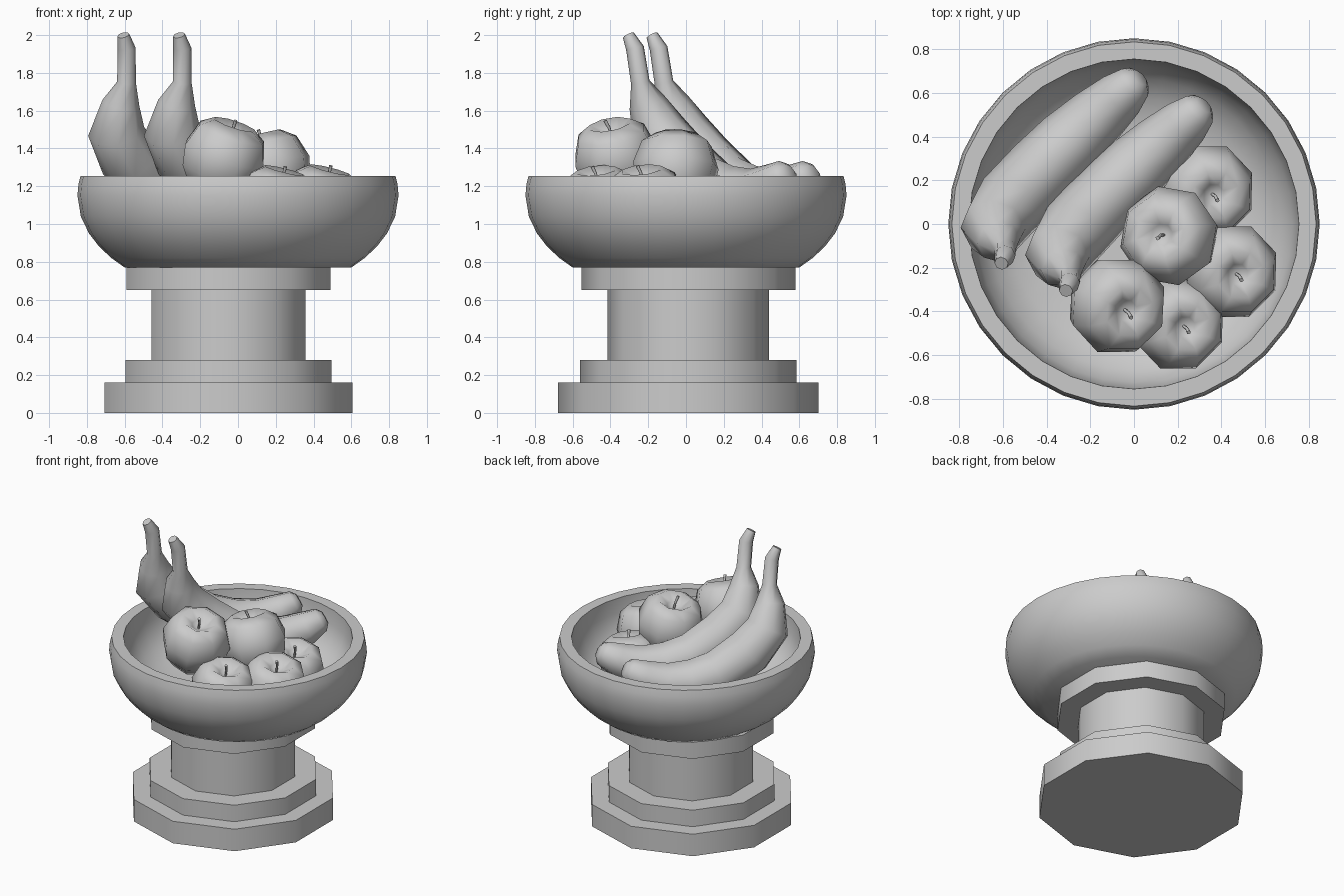
import bpy, bmesh
from math import sin, cos, pi, radians, sqrt
from mathutils import Vector, Euler

if "Cube" in bpy.data.objects:
    bpy.data.objects.remove(bpy.data.objects["Cube"])


def finish(name, bm, angle):
    bmesh.ops.remove_doubles(bm, verts=bm.verts, dist=1e-5)
    bmesh.ops.recalc_face_normals(bm, faces=bm.faces)
    me = bpy.data.meshes.new(name)
    bm.to_mesh(me)
    bm.free()
    ob = bpy.data.objects.new(name, me)
    bpy.context.collection.objects.link(ob)
    bpy.ops.object.select_all(action='DESELECT')
    ob.select_set(True)
    bpy.context.view_layer.objects.active = ob
    bpy.ops.object.shade_smooth_by_angle(angle=radians(angle))
    return ob


def lathe(name, profile, sides, phase=0.0, angle=40):
    """Revolve (radius, z) points around z; radius 0 closes the shape."""
    bm = bmesh.new()
    rings = []
    for r, z in profile:
        if r == 0:
            rings.append([bm.verts.new((0, 0, z))] * sides)
        else:
            a = [radians(phase) + 2 * pi * i / sides for i in range(sides)]
            rings.append([bm.verts.new((r * cos(t), r * sin(t), z)) for t in a])
    for p, q in zip(rings, rings[1:]):
        for i in range(sides):
            j = (i + 1) % sides
            vs = list(dict.fromkeys((p[i], p[j], q[j], q[i])))
            bm.faces.new(vs)
    return finish(name, bm, angle)


def tube(name, pts, sides=8, angle=70):
    """Round tube through (x, y, z, radius) points with closed ends."""
    bm = bmesh.new()
    pos = [Vector(p[:3]) for p in pts]
    rings, side = [], None
    for i, p in enumerate(pos):
        t = (pos[min(i + 1, len(pos) - 1)] - pos[max(i - 1, 0)]).normalized()
        if side is None:
            side = t.orthogonal()
        side = (side - t * side.dot(t)).normalized()
        up = t.cross(side)
        rings.append([bm.verts.new(p + pts[i][3] * (side * cos(2 * pi * k / sides)
                      + up * sin(2 * pi * k / sides))) for k in range(sides)])
    for p, q in zip(rings, rings[1:]):
        for k in range(sides):
            j = (k + 1) % sides
            bm.faces.new((p[k], p[j], q[j], q[k]))
    bm.faces.new(rings[0])
    bm.faces.new(rings[-1])
    return finish(name, bm, angle)


# ten-sided stepped pedestal
for name, r, z0, z1 in (("base_plate", .69, 0, .16), ("base_step", .573, .16, .28),
                        ("pedestal_neck", .428, .28, .65), ("collar", .567, .65, .77)):
    ob = lathe(name, [(0, z0), (r, z0), (r, z1), (0, z1)], 10, 90)
    ob.location = (-.05, .0125, 0)

# bowl: squashed sphere band outside, offset shell inside
outer = [(.85 * sqrt(1 - ((z - 1.15) / .537) ** 2), z)
         for z in (.77, .82, .88, .95, 1.04, 1.15, 1.21, 1.255)]
inner = [(.755, 1.255), (.75, 1.15), (.725, 1.06), (.67, .98),
         (.58, .915), (.45, .875), (.25, .87), (0, .87)]
lathe("bowl", [(0, .77)] + outer + inner, 32)

# bananas
banana = [(-.607, -.18, 2.0, .032), (-.59, -.145, 1.93, .048), (-.59, -.117, 1.75, .05),
          (-.62, -.08, 1.64, .10), (-.645, -.02, 1.49, .15), (-.57, .09, 1.34, .167),
          (-.43, .24, 1.20, .165), (-.30, .37, 1.15, .158), (-.17, .49, 1.155, .14),
          (-.06, .59, 1.21, .115), (.005, .65, 1.26, .085), (.025, .67, 1.275, .045)]
for name, off in (("banana_back", (0, 0, 0)), ("banana_front", (.295, -.125, 0))):
    tube(name, banana).location = off

# apples with stems: centre, size, tilt
apple = [(0, .12), (.05, .15), (.115, .2), (.19, .15), (.232, .03), (.21, -.08),
         (.14, -.175), (.07, -.19), (0, -.16)]
stem = [(0, 0, .11, .007), (0, -.005, .18, .008), (0, -.02, .225, .01)]
for name, loc, s, rot in (
        ("apple_top_left", (-.08, -.37, 1.34), 1, (10, 18, 0)),
        ("apple_top_middle", (.165, -.055, 1.28), 1, (0, -14, -10)),
        ("apple_low_front", (.2, -.455, 1.10), .95, (6, 14, 0)),
        ("apple_low_right", (.44, -.215, 1.10), .97, (6, 14, 0)),
        ("apple_low_back", (.33, .15, 1.04), .97, (6, 14, 0))):
    for ob in (lathe(name, apple, 8, 22.5, 80), tube(name + "_stem", stem, 6)):
        ob.location = loc
        ob.scale = (s, s, s)
        ob.rotation_euler = Euler([radians(a) for a in rot])
